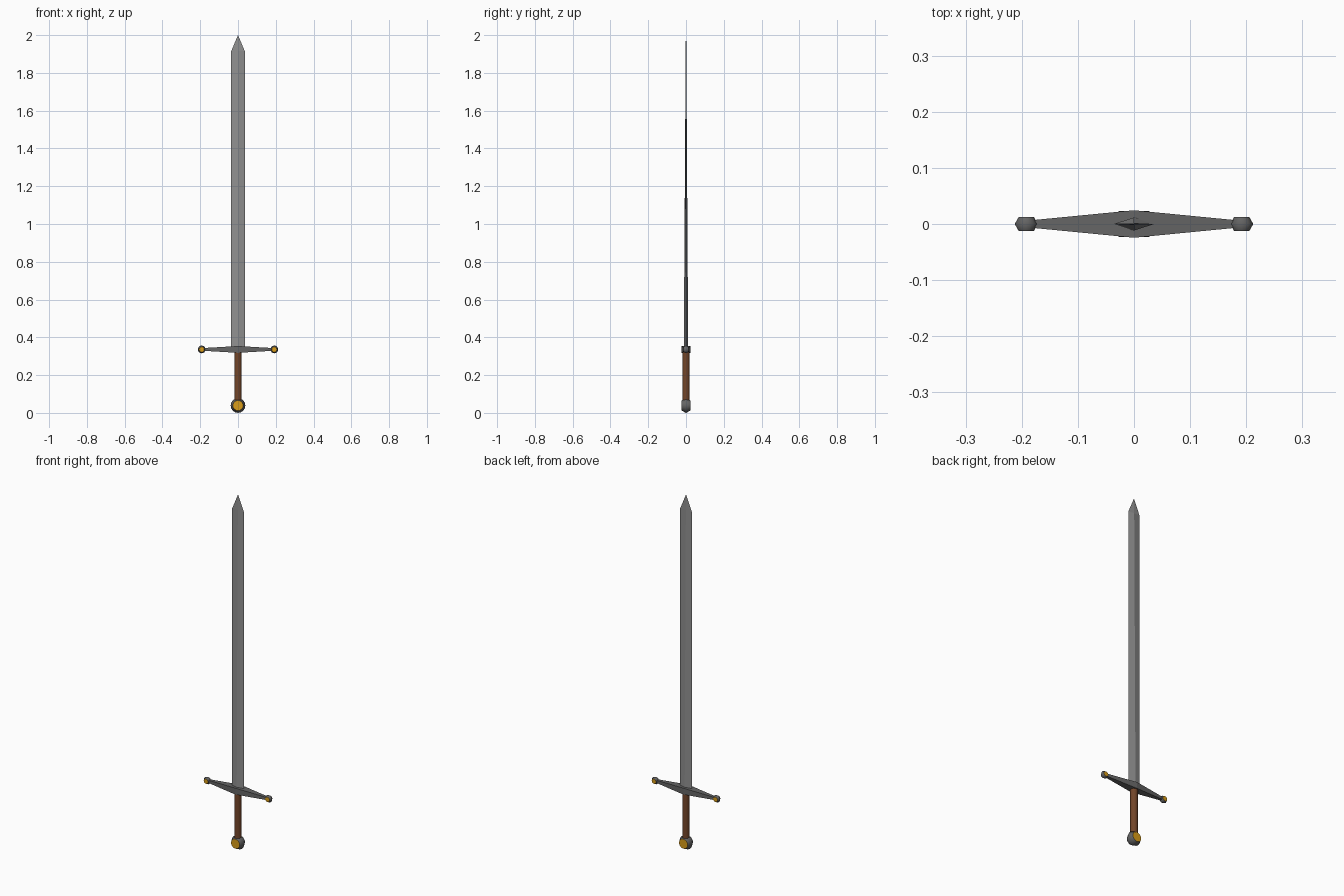
import bpy, bmesh
from math import sin, cos, pi

if "Cube" in bpy.data.objects:
    bpy.data.objects.remove(bpy.data.objects["Cube"])


def material(name, color):
    m = bpy.data.materials.new(name)
    m.diffuse_color = (*color, 1)
    m.use_nodes = True
    m.node_tree.nodes["Principled BSDF"].inputs["Base Color"].default_value = m.diffuse_color
    return m


BLADE = material("blade_steel", (0.28, 0.28, 0.28))
STEEL = material("dark_steel", (0.13, 0.13, 0.13))
LEATHER = material("leather", (0.17, 0.06, 0.022))
GOLD = material("gold", (0.7, 0.34, 0.01))


def loft(name, rings, mats, cap_index=0, smooth=False):
    """Skin a list of equal-length point rings and close both ends."""
    bm = bmesh.new()
    loops = [[bm.verts.new(p) for p in ring] for ring in rings]
    n = len(loops[0])
    for a, b in zip(loops, loops[1:]):
        for i in range(n):
            j = (i + 1) % n
            bm.faces.new((a[i], a[j], b[j], b[i])).smooth = smooth
    for end in (loops[0], loops[-1]):
        bm.faces.new(end).material_index = cap_index
    bmesh.ops.recalc_face_normals(bm, faces=bm.faces)
    mesh = bpy.data.meshes.new(name)
    bm.to_mesh(mesh)
    bm.free()
    for m in mats:
        mesh.materials.append(m)
    obj = bpy.data.objects.new(name, mesh)
    bpy.context.collection.objects.link(obj)
    return obj


def circle(r, n=16):
    return [(r * cos(2 * pi * i / n), r * sin(2 * pi * i / n)) for i in range(n)]


def stud(name, x, z, radius, face_radius, depth):
    """Rounded disc facing front and back, narrowing to gold faces."""
    rings = [[(x + u, y, z + v) for u, v in circle(r)]
             for y, r in ((-depth, face_radius), (0, radius), (depth, face_radius))]
    return loft(name, rings, (STEEL, GOLD), 1, True)


# Blade: diamond section whose ridge thins steadily to the tip
def diamond(w, t, z):
    return [(w, 0, z), (0, t, z), (-w, 0, z), (0, -t, z)]


loft("blade", [diamond(0.036, 0.0117, 0.335), diamond(0.036, 0.0017, 1.915),
               diamond(0.0002, 0.0011, 2.0)], (BLADE,))

# Crossguard: rectangular section, widest in the middle
GUARD_Z = 0.336
loft("crossguard", [[(x, -d, GUARD_Z - h), (x, d, GUARD_Z - h),
                     (x, d, GUARD_Z + h), (x, -d, GUARD_Z + h)]
                    for x, d, h in ((-0.19, 0.006, 0.007), (0, 0.0245, 0.018), (0.19, 0.006, 0.007))],
     (STEEL,))
for side, x in (("left", -0.192), ("right", 0.192)):
    stud("guard_end_" + side, x, GUARD_Z, 0.0205, 0.0135, 0.0125)

# Grip: round leather handle
loft("grip", [[(u, v, z) for u, v in circle(0.019)] for z in (0.06, 0.33)], (LEATHER,), smooth=True)

# Pommel
stud("pommel", 0, 0.039, 0.039, 0.027, 0.0235)
